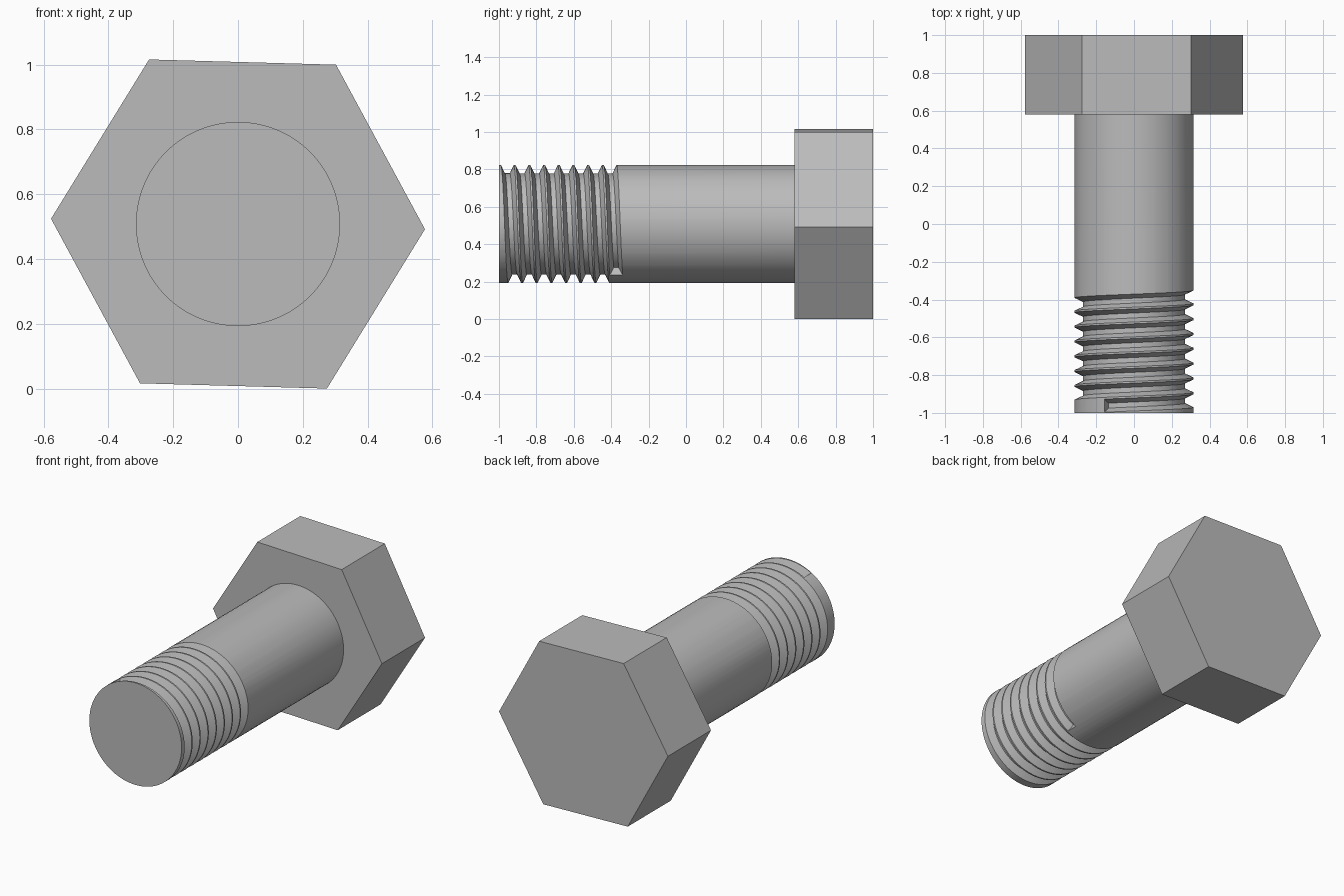
import bpy, bmesh
from math import cos, sin, radians

cube = bpy.data.objects.get("Cube")
if cube:
    bpy.data.objects.remove(cube)

AXIS_Z = 0.508
SHANK_R, ROOT_R = 0.315, 0.27
SEGMENTS = 72

steel = bpy.data.materials.new("steel_grey")
steel.use_nodes = True
grey = (0.5, 0.5, 0.5, 1)
steel.diffuse_color = grey
steel.node_tree.nodes["Principled BSDF"].inputs["Base Color"].default_value = grey


def point(radius, degrees, y):
    """Point around the bolt axis, which runs along y."""
    a = radians(degrees)
    return (radius * cos(a), y, AXIS_Z + radius * sin(a))


def loft(name, rings):
    """Closed solid through a list of equal-sized rings of points."""
    bm = bmesh.new()
    loops = [[bm.verts.new(p) for p in ring] for ring in rings]
    n = len(loops[0])
    for a, b in zip(loops, loops[1:]):
        for i in range(n):
            j = (i + 1) % n
            bm.faces.new((a[i], a[j], b[j], b[i]))
    bm.faces.new(loops[0])
    bm.faces.new(loops[-1])
    bmesh.ops.recalc_face_normals(bm, faces=bm.faces)
    mesh = bpy.data.meshes.new(name)
    bm.to_mesh(mesh)
    bm.free()
    mesh.materials.append(steel)
    obj = bpy.data.objects.new(name, mesh)
    bpy.context.collection.objects.link(obj)
    return obj


def prism(name, radius, sides, y0, y1, turn=0):
    return loft(name, [[point(radius, turn + 360 * i / sides, y) for i in range(sides)]
                       for y in (y0, y1)])


# Hexagonal head, slightly turned
prism("hex_head", 0.577, 6, 0.58, 1.0, turn=-1.6)

# Round shank, reaching a little into the head
shank = prism("threaded_shank", SHANK_R, SEGMENTS, -1.0, 0.6)

# Helical thread groove: trapezoid section swept for seven and a half turns
PITCH, START_Y, START_ANGLE, TURNS = 0.0785, -0.373, -60, 7.5
ROOT_HALF, MOUTH_HALF, OUT_R = 0.013, 0.0365, 0.319
rings = []
for step in range(int(TURNS * SEGMENTS) + 1):
    turn = step / SEGMENTS
    angle, y = START_ANGLE + 360 * turn, START_Y - PITCH * turn
    rings.append([point(ROOT_R, angle, y - ROOT_HALF), point(ROOT_R, angle, y + ROOT_HALF),
                  point(OUT_R, angle, y + MOUTH_HALF), point(OUT_R, angle, y - MOUTH_HALF)])
cutter = loft("thread_cutter", rings)

# Cut the groove and keep the result as plain mesh
cut = shank.modifiers.new("thread", "BOOLEAN")
cut.operation = "DIFFERENCE"
cut.solver = "EXACT"
cut.object = cutter
bpy.ops.object.select_all(action="DESELECT")
bpy.context.view_layer.objects.active = shank
shank.select_set(True)
bpy.ops.object.modifier_apply(modifier=cut.name)
bpy.data.objects.remove(cutter)

# Smooth round surfaces, keep thread edges crisp
bpy.ops.object.shade_smooth_by_angle(angle=radians(25))
